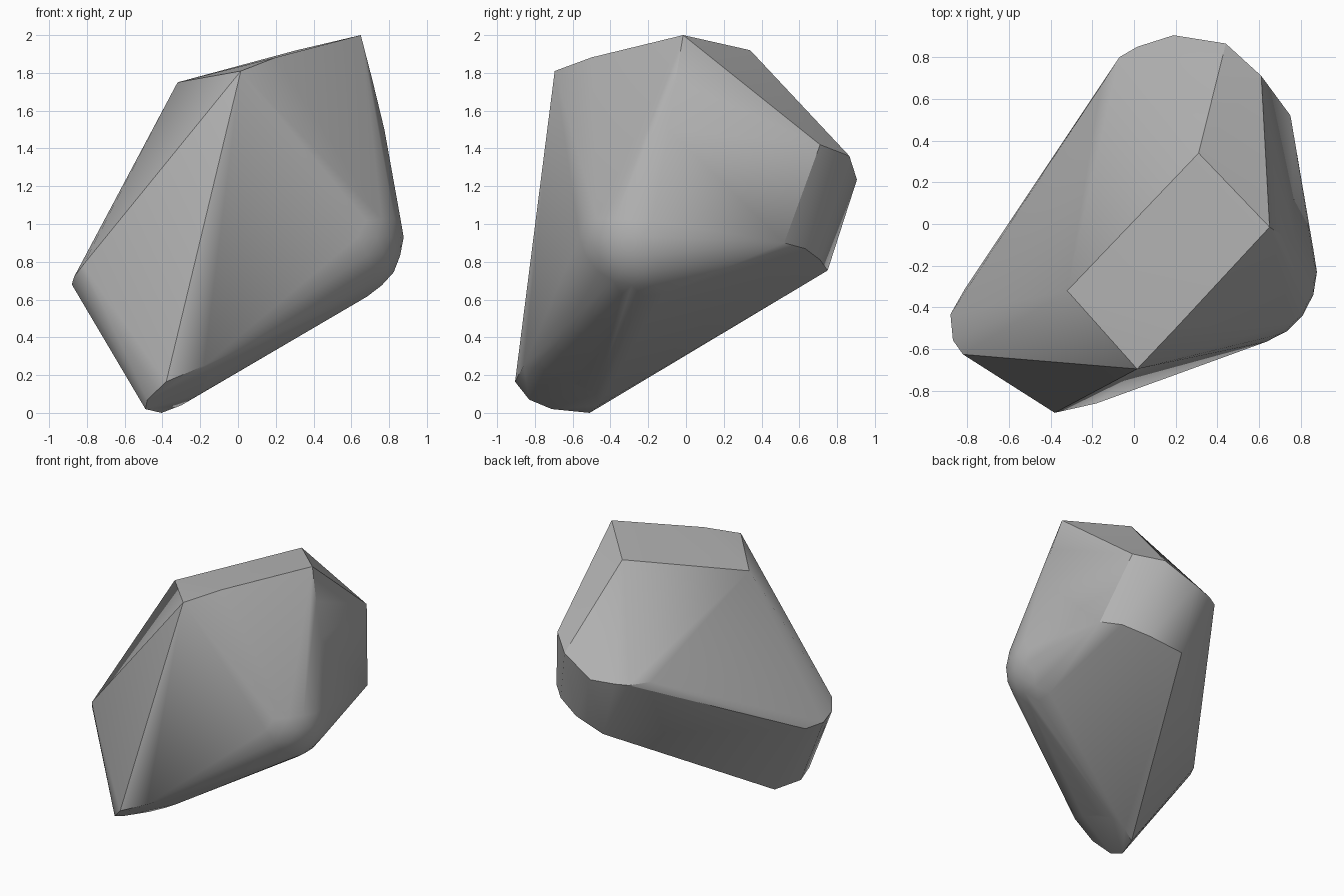
import bpy, bmesh, math
from mathutils import Matrix

if "Cube" in bpy.data.objects:
    bpy.data.objects.remove(bpy.data.objects["Cube"])

# top facet: slanted near-rectangle with a slight bulge on its front edge
top_facet = [(.31, .34, 1.92), (.65, -.015, 2.0), (.2, -.5, 1.882),
             (.015, -.695, 1.81), (-.32, -.32, 1.75)]
# gentle bulge of the ridge running down to the rounded right shoulder
ridge = [(.712, -.055, 1.76), (.775, -.09, 1.5)]
# rounded foot: rim of the small disc the stone rests on
foot_rim = [(-.38, -.905, .165), (-.18, -.86, .25), (-.16, -.75, .22),
            (-.165, -.59, .16), (-.2, -.475, .1), (-.3, -.46, .04),
            (-.405, -.51, 0), (-.49, -.71, .02), (-.48, -.83, .07)]
# rounded left corner
left_rim = [(-.81, -.31, .657), (-.88, -.433, .68), (-.868, -.557, .72),
            (-.82, -.625, .783)]
# rounded back corner: upper and lower rim
back_upper = [(-.16, .66, 1.218), (-.07, .80, 1.22), (.017, .85, 1.226),
              (.19, .905, 1.235), (.44, .865, 1.36), (.61, .71, 1.42)]
back_lower = [(.19, .75, .754), (.45, .71, .81), (.637, .63, .87),
              (.75, .52, .90)]

bm = bmesh.new()
for group in (top_facet, ridge, foot_rim, left_rim, back_upper, back_lower):
    for p in group:
        bm.verts.new(p)
# round right shoulder
bmesh.ops.create_icosphere(bm, subdivisions=3, radius=.352,
                           matrix=Matrix.Translation((.525, -.23, .93)))
bmesh.ops.delete(bm, geom=bm.edges[:], context='EDGES_FACES')

# wrap everything in one convex skin and drop what lies inside
bmesh.ops.convex_hull(bm, input=bm.verts[:])
bmesh.ops.delete(bm, geom=[v for v in bm.verts if not v.link_faces], context='VERTS')
bmesh.ops.dissolve_limit(bm, angle_limit=math.radians(1),
                         verts=bm.verts[:], edges=bm.edges[:])
bmesh.ops.recalc_face_normals(bm, faces=bm.faces[:])

mesh = bpy.data.meshes.new("stone")
bm.to_mesh(mesh)
bm.free()
stone = bpy.data.objects.new("stone", mesh)
bpy.context.collection.objects.link(stone)

grey = bpy.data.materials.new("stone grey")
grey.diffuse_color = (.45, .45, .45, 1)
grey.use_nodes = True
grey.node_tree.nodes["Principled BSDF"].inputs["Base Color"].default_value = grey.diffuse_color
mesh.materials.append(grey)

bpy.context.view_layer.objects.active = stone
stone.select_set(True)
bpy.ops.object.shade_smooth_by_angle(angle=math.radians(30))
